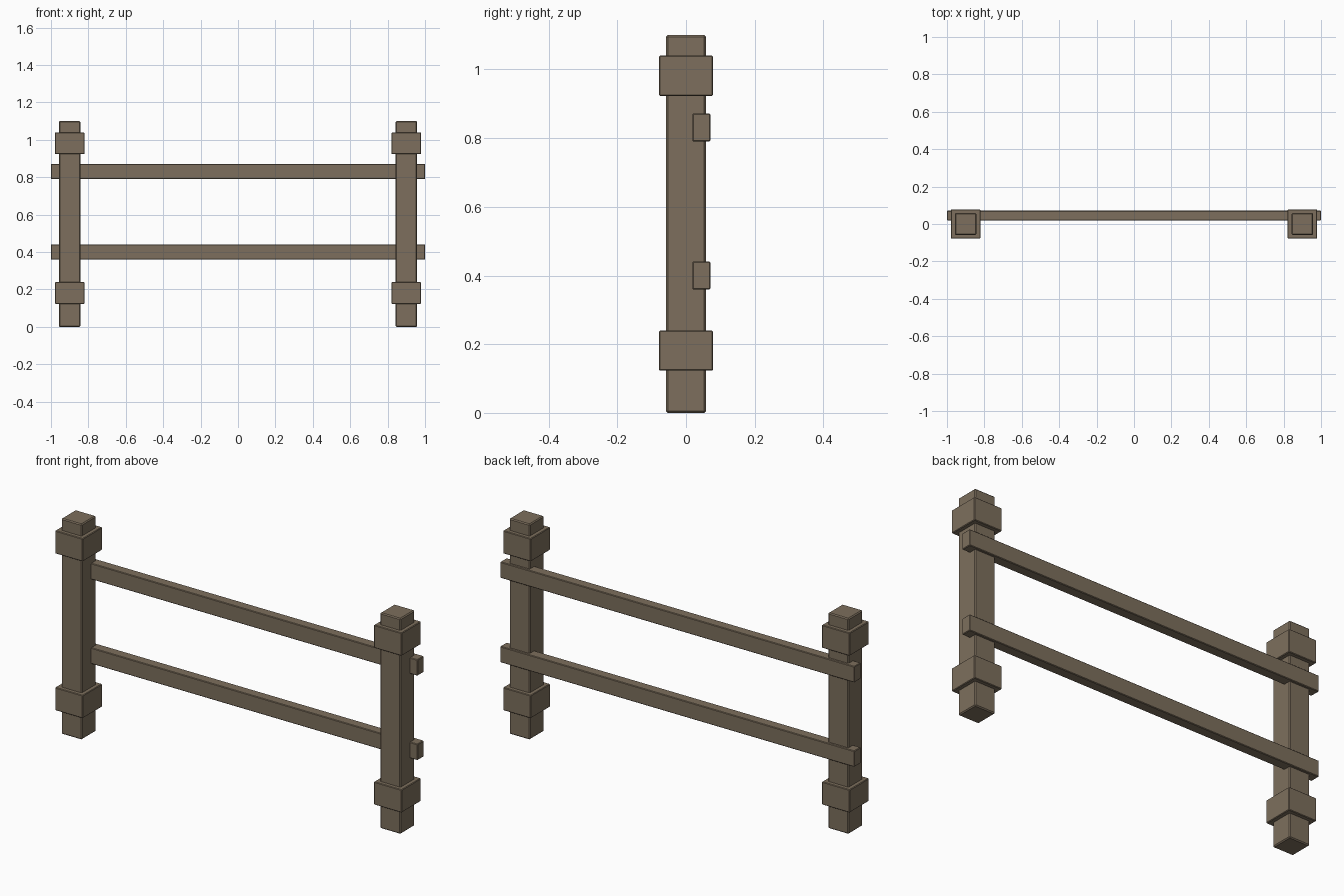
import bpy, bmesh

if "Cube" in bpy.data.objects:
    bpy.data.objects.remove(bpy.data.objects["Cube"])

wood = bpy.data.materials.new("weathered wood")
wood.diffuse_color = (0.205, 0.159, 0.109, 1)
wood.use_nodes = True
wood.node_tree.nodes["Principled BSDF"].inputs["Base Color"].default_value = wood.diffuse_color


def beam(name, lo, hi, bevel):
    """Box between two corners with a small flat chamfer on its edges."""
    bm = bmesh.new()
    bmesh.ops.create_cube(bm, size=1)
    for v in bm.verts:
        v.co = [(a + b) / 2 + c * (b - a) for a, b, c in zip(lo, hi, v.co)]
    bmesh.ops.bevel(bm, geom=bm.edges[:], offset=bevel, offset_type='OFFSET',
                    segments=1, profile=0.5, affect='EDGES')
    bmesh.ops.recalc_face_normals(bm, faces=bm.faces[:])
    mesh = bpy.data.meshes.new(name)
    bm.to_mesh(mesh)
    bm.free()
    mesh.materials.append(wood)
    obj = bpy.data.objects.new(name, mesh)
    bpy.context.collection.objects.link(obj)
    return obj


def square(name, x, half, z0, z1, bevel):
    return beam(name, (x - half, -half, z0), (x + half, half, z1), bevel)


# Posts, each with a lower and an upper collar
for side, x in (("left", -0.9), ("right", 0.9)):
    square(side + "_post", x, 0.058, 0, 1.1, 0.005)
    square(side + "_lower_collar", x, 0.0785, 0.123, 0.24, 0.003)
    square(side + "_upper_collar", x, 0.0785, 0.923, 1.04, 0.003)

# Rails let into the back of the posts
for level, z in (("lower", 0.4), ("upper", 0.831)):
    beam(level + "_rail", (-1, 0.019, z - 0.041), (1, 0.071, z + 0.041), 0.003)
